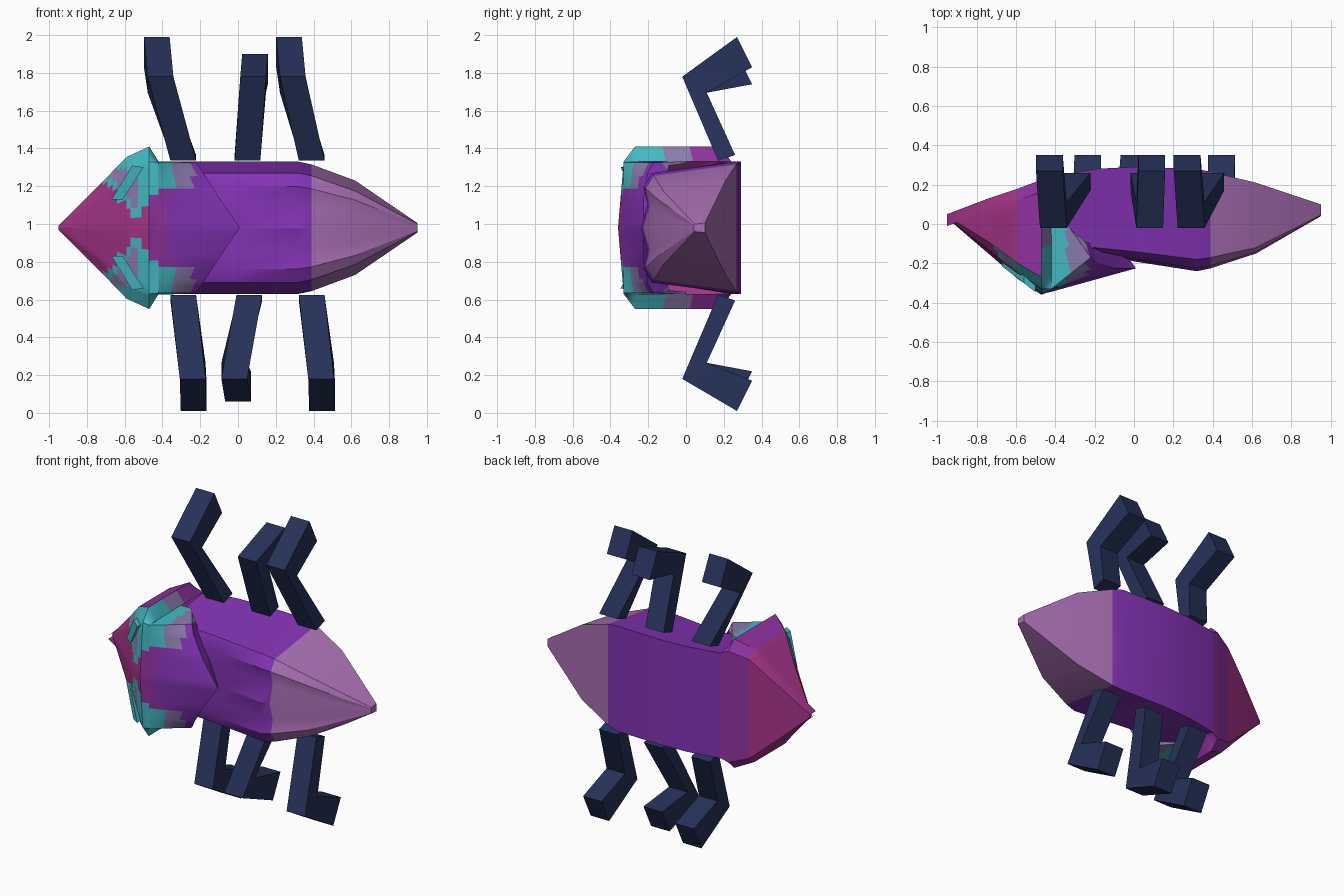
import bpy, bmesh

MID = 0.98          # height of the mirror plane
if "Cube" in bpy.data.objects:
    bpy.data.objects.remove(bpy.data.objects["Cube"])


def material(name, *rgb):
    m = bpy.data.materials.new(name)
    m.use_nodes = True
    m.diffuse_color = (*rgb, 1)
    m.node_tree.nodes["Principled BSDF"].inputs["Base Color"].default_value = (*rgb, 1)
    return m


PINK, PLUM, VIOLET, LILAC, TEAL, MAUVE, NAVY = range(7)
palette = [
    material("pink", .38, .035, .25),
    material("plum", .28, .032, .36),
    material("violet", .23, .033, .46),
    material("lilac", .40, .16, .46),
    material("teal", .06, .48, .55),
    material("mauve", .26, .20, .42),
    material("navy", .019, .031, .10),
]


def mirrored(half):
    """Close a half outline of (x, y, offset) points across the mirror plane."""
    other = [(x, y, -d) for x, y, d in reversed(half) if d > 0]
    return [(x, y, MID + d) for x, y, d in half + other]


def loft(name, rings, rule, cuts=0, caps=False, angle=0.5):
    """Skin a row of rings and colour each face by the rule."""
    bm = bmesh.new()
    rows = [[bm.verts.new(p) for p in ring] for ring in rings]
    n = len(rows[0])
    for a, b in zip(rows, rows[1:]):
        for i in range(n):
            j = (i + 1) % n
            bm.faces.new((a[i], a[j], b[j], b[i]))
    if caps:
        bm.faces.new(rows[0])
        bm.faces.new(rows[-1])
    if cuts:
        bmesh.ops.subdivide_edges(bm, edges=bm.edges[:], cuts=cuts, use_grid_fill=True)
    bmesh.ops.recalc_face_normals(bm, faces=bm.faces[:])
    for f in bm.faces:
        c = f.calc_center_median()
        f.material_index = rule(c.x, c.y, abs(c.z - MID), f.normal)
    mesh = bpy.data.meshes.new(name)
    bm.to_mesh(mesh)
    bm.free()
    for m in palette:
        mesh.materials.append(m)
    ob = bpy.data.objects.new(name, mesh)
    bpy.context.collection.objects.link(ob)
    bpy.ops.object.select_all(action='DESELECT')
    ob.select_set(True)
    bpy.context.view_layer.objects.active = ob
    bpy.ops.object.shade_smooth_by_angle(angle=angle)
    return ob


# Body: ridged back, flat belly, pinched tail
def body_ring(x, ridge, edge, belly, h_edge, h_belly):
    dip = (edge - ridge) * 0.6
    return mirrored([(x, ridge, 0), (x, ridge + dip, h_edge * .42),
                     (x, ridge + dip * .4, h_edge * .75), (x, edge, h_edge),
                     (x, belly, h_belly), (x, belly, 0)])


body = [body_ring(*s) for s in (
    (-.42, -.2, -.14, .24, .29, .35),
    (-.2, -.14, -.12, .28, .29, .35),
    (0, -.19, -.14, .29, .29, .35),
    (.32, -.24, -.18, .28, .29, .35),
    (.39, -.225, -.17, .265, .275, .335),
    (.62, -.15, -.12, .21, .195, .25),
    (.95, .04, .045, .1, .02, .025))]
loft("body", body, lambda x, y, d, n: LILAC if x > .39 else VIOLET, caps=True)


# Head: wedge flaring to cheeks, stepping in to the body
def head_ring(x, ridge, edge, brow, belly, h_edge, h, h_belly):
    return mirrored([(x, ridge, 0), (x, edge, h_edge), (x, brow, h),
                     (x, belly - .06, h), (x, belly, h_belly), (x, belly, 0)])


def head_colour(x, y, d, n):
    if x > -.48:
        if d < .2 or y > 0:
            return PLUM
        return TEAL if y < -.1 else MAUVE
    if n.y < -.2:
        reach = abs(x + .54) / .17 + abs(d - .27) / .2
        if reach < 1.1:
            return TEAL if x > -.53 or d > .31 or reach > .85 else MAUVE
        return PINK
    return PLUM if x > -.6 else PINK


head = [head_ring(*s) for s in (
    (-.95, .03, .035, .04, .05, .005, .01, .01),
    (-.74, -.15, -.13, -.09, .13, .16, .22, .2),
    (-.59, -.28, -.25, -.2, .18, .3, .375, .33),
    (-.47, -.36, -.33, -.27, .225, .35, .43, .37),
    (-.42, -.34, -.33, -.25, .24, .345, .35, .35))]
loft("head", head, head_colour, cuts=5)


# Neck shield: pointed plate overhanging the body
def shield_colour(x, y, d, n):
    if d > .21 and x < -.24:
        return TEAL if x < -.34 else MAUVE
    return PLUM if x < -.34 else VIOLET


front_edge = [(-.44, -.35, 0), (-.42, -.335, .17), (-.42, -.333, .28),
              (-.42, -.33, .345), (-.43, 0, .352)]
rear_edge = [(.01, -.225, 0), (-.1, -.225, .16), (-.19, -.2, .3),
             (-.22, -.17, .345), (-.34, 0, .352)]
undercut = [(-.06, -.13, 0), (-.14, -.11, .16), (-.22, -.1, .28),
            (-.25, -.09, .33), (-.35, 0, .34)]
loft("neck_shield", [mirrored(e) for e in (front_edge, rear_edge, undercut)],
     shield_colour, cuts=5)

# Eyes: slanted bars lying on the face
for side, label in ((1, "upper"), (-1, "lower")):
    outline = [(-.67, .15), (-.61, .15), (-.5, .32), (-.56, .33)]
    bars = [[(x, lift - .77 * (x + .95), MID + side * d) for x, d in outline]
            for lift in (0, .04)]
    loft(label + "_eye", bars, lambda x, y, d, n: TEAL, caps=True)


# Legs: bent square bars, three per side
def leg(name, side, xs, tip_shift):
    joints = [((.17, .355), (.26, .385)), ((-.02, .8), (.11, .715)),
              ((.27, .99 + tip_shift), (.35, .83 + tip_shift))]
    rings = []
    for x, (outer, inner) in zip(xs, joints):
        rings.append([(x + dx, y, MID + side * d)
                      for dx, (y, d) in ((-.068, outer), (.068, outer),
                                         (.068, inner), (-.068, inner))])
    loft(name, rings, lambda x, y, d, n: NAVY, caps=True)


for label, side, rows in (
        ("upper", 1, ((-.29, -.41, -.43), (.05, .08, .09), (.39, .29, .27))),
        ("lower", -1, ((-.29, -.24, -.235), (.06, -.02, 0), (.39, .44, .445)))):
    for place, xs in zip(("front", "middle", "rear"), rows):
        shift = -.07 if place == "middle" else .02 if side > 0 else -.02
        leg(f"{label}_{place}_leg", side, xs, shift)
